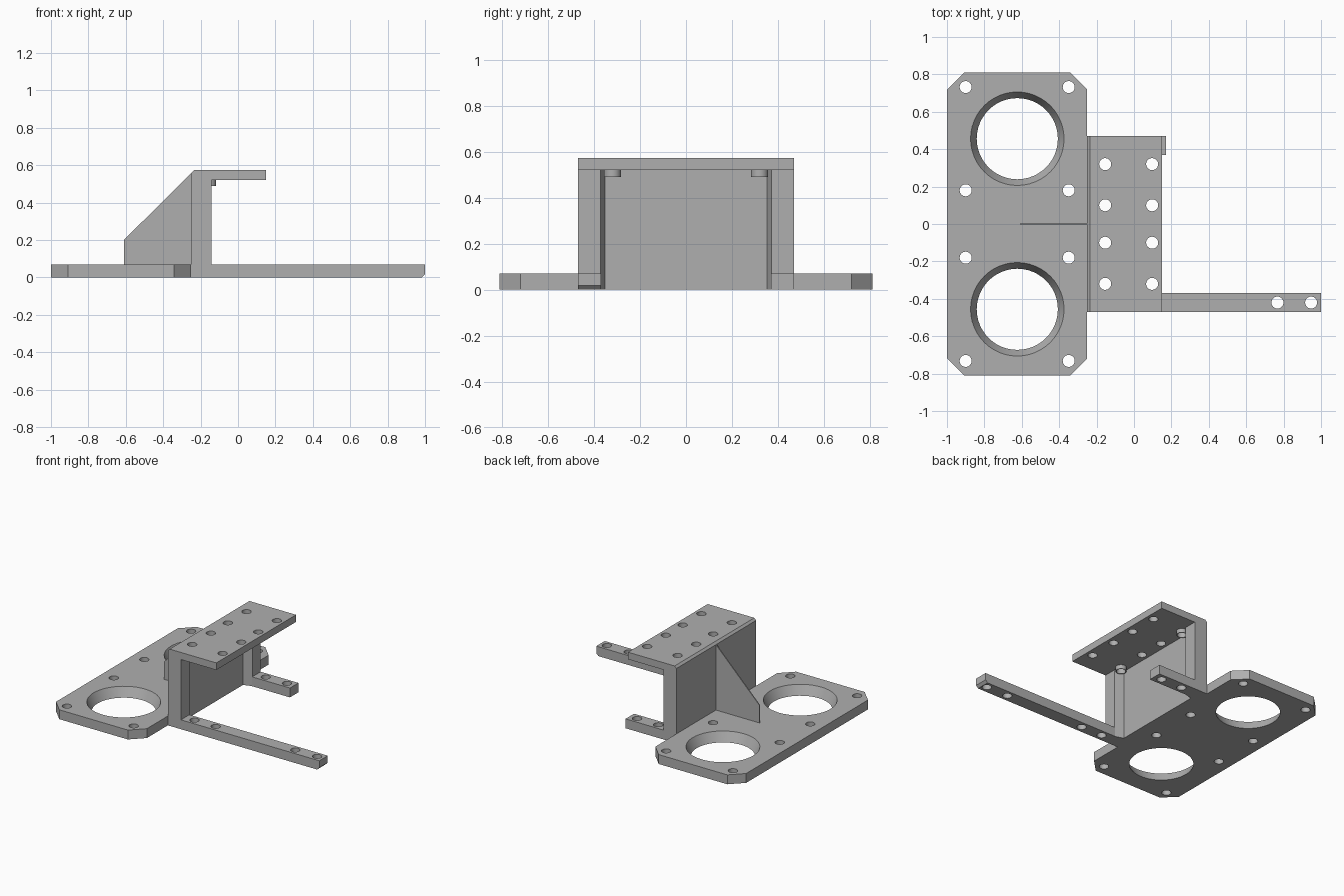
import bpy, bmesh
from math import radians
from mathutils import Matrix, Vector

default = bpy.data.objects.get("Cube")
if default:
    bpy.data.objects.remove(default, do_unlink=True)

grey = bpy.data.materials.new("plain_grey")
grey.use_nodes = True
colour = (0.43, 0.43, 0.43, 1)
grey.diffuse_color = colour
grey.node_tree.nodes["Principled BSDF"].inputs["Base Color"].default_value = colour

BASE_TOP, ARM_TOP, SHELF_BOTTOM = 0.07, 0.07, 0.52
HOLE = 0.032


def make_object(name, bm):
    bmesh.ops.recalc_face_normals(bm, faces=bm.faces)
    mesh = bpy.data.meshes.new(name)
    bm.to_mesh(mesh)
    bm.free()
    mesh.materials.append(grey)
    obj = bpy.data.objects.new(name, mesh)
    bpy.context.collection.objects.link(obj)
    return obj


def prism(name, points, axis, low, high):
    """Extrude a flat outline along z (points are x, y) or y (points are x, z)."""
    bm = bmesh.new()
    place = (lambda a, b: (a, b, low)) if axis == "z" else (lambda a, b: (a, low, b))
    face = bm.faces.new([bm.verts.new(place(*p)) for p in points])
    new = bmesh.ops.extrude_face_region(bm, geom=[face])["geom"]
    shift = Vector((0, 0, high - low)) if axis == "z" else Vector((0, high - low, 0))
    bmesh.ops.translate(bm, vec=shift, verts=[v for v in new if isinstance(v, bmesh.types.BMVert)])
    return make_object(name, bm)


def drill(obj, holes, low, high):
    """Cut round holes given as x, y, lower radius, upper radius."""
    bm = bmesh.new()
    for x, y, r_low, r_high in holes:
        # stretch the taper evenly past both surfaces
        extra = (r_high - r_low) * 0.1
        bmesh.ops.create_cone(bm, cap_ends=True, segments=48, radius1=r_low - extra,
                              radius2=r_high + extra, depth=(high - low) * 1.2,
                              matrix=Matrix.Translation((x, y, (low + high) / 2)))
    cutter = make_object("hole_cutter", bm)
    cutter.hide_render = True
    mod = obj.modifiers.new("holes", "BOOLEAN")
    mod.operation, mod.solver, mod.object = "DIFFERENCE", "EXACT", cutter
    graph = bpy.context.evaluated_depsgraph_get()
    mesh = bpy.data.meshes.new_from_object(obj.evaluated_get(graph))
    obj.modifiers.clear()
    obj.data = mesh
    bpy.data.objects.remove(cutter, do_unlink=True)


parts = []

# base plate with clipped corners, two tapered openings and eight bolt holes
x0, x1, y1, clip = -1.0, -0.25, 0.81, 0.092
base = prism("base_plate", [
    (x0 + clip, -y1), (x1 - clip, -y1), (x1, -y1 + clip), (x1, y1 - clip),
    (x1 - clip, y1), (x0 + clip, y1), (x0, y1 - clip), (x0, -y1 + clip)], "z", 0, BASE_TOP)
holes = [(-0.624, s * 0.456, 0.217, 0.25) for s in (-1, 1)]
holes += [(x, s * y, HOLE, HOLE) for x in (-0.9, -0.349) for y in (0.18, 0.732) for s in (-1, 1)]
drill(base, holes, 0, BASE_TOP)
parts.append(base)

# upright panel and top shelf as one bent profile
bracket = prism("upright_and_shelf", [
    (-0.25, 0), (-0.205, 0), (-0.205, SHELF_BOTTOM), (0.15, SHELF_BOTTOM),
    (0.15, 0.573), (-0.235, 0.573), (-0.25, 0.558)], "y", -0.47, 0.47)
drill(bracket, [(x, s * y, HOLE, HOLE) for x in (-0.154, 0.097) for y in (0.1, 0.32) for s in (-1, 1)],
      SHELF_BOTTOM, 0.573)
parts.append(bracket)

# thin triangular gusset behind the panel
parts.append(prism("gusset", [(-0.61, BASE_TOP), (-0.24, BASE_TOP), (-0.24, 0.568), (-0.61, 0.2)],
                   "y", -0.004, 0.004))

for side, label, end, bolt_x in ((-1, "right", 1.0, (-0.065, 0.11, 0.767, 0.947)),
                                 (1, "left", 0.17, (-0.065, 0.11))):
    # side rib with a sloped inner face
    parts.append(prism(label + "_rib", [
        (-0.205, side * 0.47), (-0.142, side * 0.47), (-0.142, side * 0.372),
        (-0.205, side * 0.352)], "z", 0, SHELF_BOTTOM))
    # arm reaching forward from the rib, nicked under its tip
    nick = 0.018 if side < 0 else 0.0
    outline = [(-0.142, 0), (end - nick, 0), (end, nick), (end, ARM_TOP), (-0.142, ARM_TOP)]
    if not nick:
        outline.pop(2)
    low, high = sorted((side * 0.37, side * 0.47))
    arm = prism(label + "_arm", outline, "y", low, high)
    drill(arm, [(x, side * 0.42, HOLE, HOLE) for x in bolt_x], 0, ARM_TOP)
    parts.append(arm)
    # small collar under the shelf hole
    bm = bmesh.new()
    bmesh.ops.create_cone(bm, cap_ends=True, segments=32, radius1=0.037, radius2=0.037, depth=0.032,
                          matrix=Matrix.Translation((-0.154, side * 0.32, 0.505)))
    collar = make_object(label + "_collar", bm)
    drill(collar, [(-0.154, side * 0.32, HOLE, HOLE)], 0.489, 0.521)
    parts.append(collar)

# round walls smooth, corners sharp
bpy.ops.object.select_all(action="DESELECT")
for obj in parts:
    obj.select_set(True)
bpy.context.view_layer.objects.active = base
bpy.ops.object.shade_smooth_by_angle(angle=radians(30))
